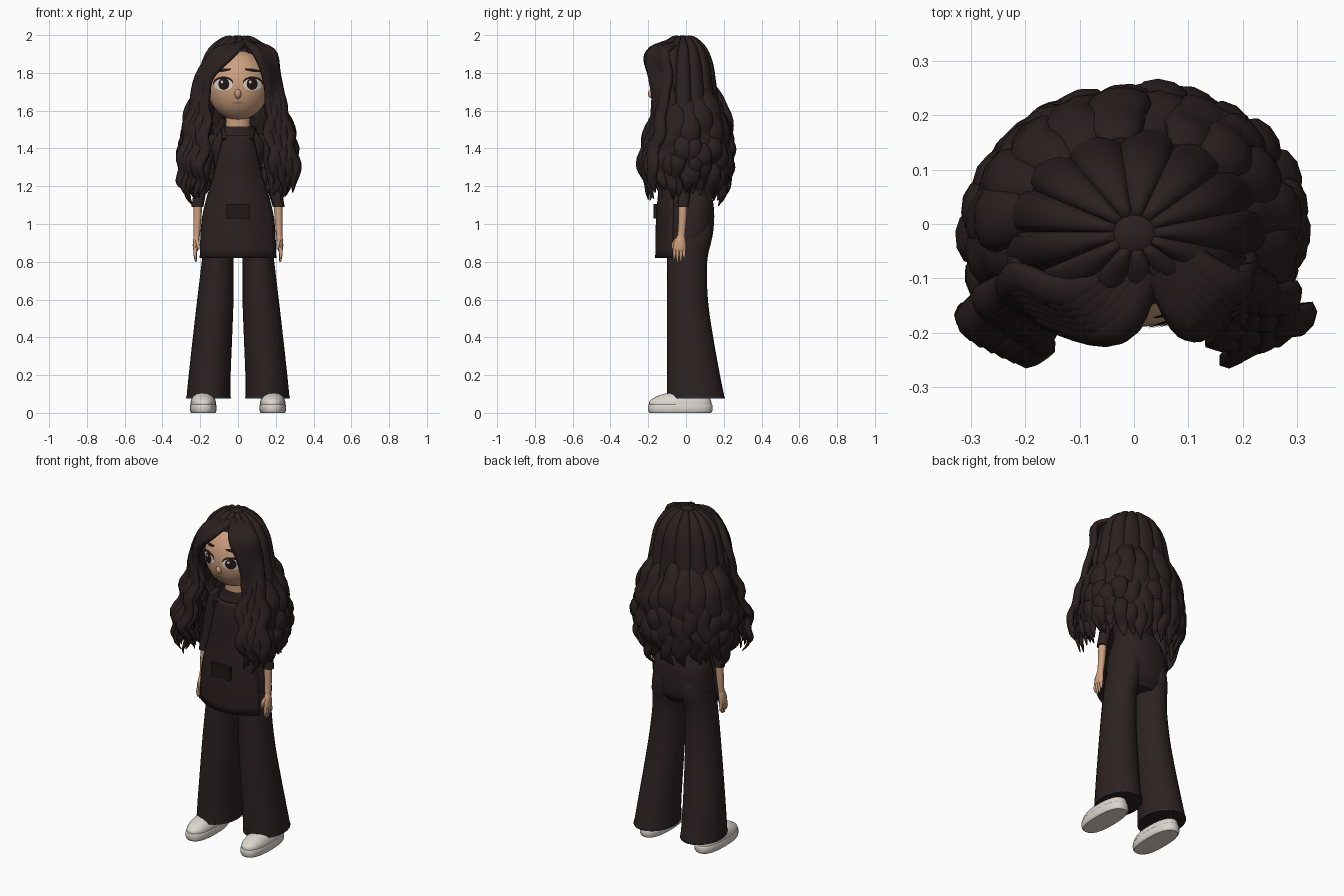
import bpy, bmesh, random
from math import sin, cos, pi, sqrt, radians
from mathutils import Vector

random.seed(4)
if "Cube" in bpy.data.objects:
    bpy.data.objects.remove(bpy.data.objects["Cube"])


def material(name, *rgb):
    m = bpy.data.materials.new(name)
    m.use_nodes = True
    m.diffuse_color = (*rgb, 1)
    bsdf = next(n for n in m.node_tree.nodes if n.type == "BSDF_PRINCIPLED")
    bsdf.inputs["Base Color"].default_value = (*rgb, 1)
    bsdf.inputs["Roughness"].default_value = 0.8
    return m


HAIR = material("dark brown hair", .024, .0145, .014)
CLOTH = material("dark trouser cloth", .026, .016, .0155)
APRON = material("dark apron cloth", .025, .015, .0145)
SHIRT = material("dark shirt", .024, .015, .0145)
SKIN = material("tan skin", .62, .35, .21)
SHOE = material("off white", .72, .67, .62)
HEM = material("navy hem", .02, .035, .08)
WHITE = material("eye white", .72, .66, .6)
DARK = material("near black", .015, .009, .008)
LIP = material("lip", .40, .22, .14)


def finish(name, bm, mat, recalc=True, angle=50):
    if recalc:
        bmesh.ops.recalc_face_normals(bm, faces=bm.faces)
    me = bpy.data.meshes.new(name)
    bm.to_mesh(me)
    bm.free()
    me.materials.append(mat)
    ob = bpy.data.objects.new(name, me)
    bpy.context.collection.objects.link(ob)
    bpy.ops.object.select_all(action="DESELECT")
    ob.select_set(True)
    bpy.context.view_layer.objects.active = ob
    bpy.ops.object.shade_smooth_by_angle(angle=radians(angle))
    return ob


def ball(name, place, size, mat):
    bpy.ops.mesh.primitive_uv_sphere_add(segments=32, ring_count=20, location=place)
    ob = bpy.context.object
    ob.name, ob.scale = name, size
    ob.data.materials.append(mat)
    bpy.ops.object.shade_smooth()


def smooth(points, k=4):
    """Catmull-Rom interpolation through points of any dimension."""
    p = [Vector(q) for q in points]
    p = [p[0] * 2 - p[1]] + p + [p[-1] * 2 - p[-2]]
    out = []
    for a, b, c, d in zip(p, p[1:], p[2:], p[3:]):
        for i in range(k):
            t = i / k
            out.append((b * 2 + (c - a) * t + (a * 2 - b * 5 + c * 4 - d) * t * t
                        + (b * 3 - a - c * 3 + d) * t ** 3) * .5)
    return out + [p[-2]]


def skin_rings(bm, rings):
    """Bridge closed rings of points and cap both ends."""
    rows = [[bm.verts.new(p) for p in r] for r in rings]
    n = len(rows[0])
    for r, s in zip(rows, rows[1:]):
        for i in range(n):
            j = (i + 1) % n
            bm.faces.new((r[i], r[j], s[j], s[i]))
    bm.faces.new(rows[0])
    bm.faces.new(rows[-1])


def loft(name, rings, mat, n=24, k=4, power=1.0):
    """Stack ellipses given as (x, y, z, radius x, radius y)."""
    def bend(v):
        return abs(v) ** power * (1 if v > 0 else -1)
    bm = bmesh.new()
    skin_rings(bm, [[(x + rx * bend(cos(2 * pi * i / n)), y + ry * bend(sin(2 * pi * i / n)), z)
                     for i in range(n)] for x, y, z, rx, ry in smooth(rings, k)])
    return finish(name, bm, mat)


def strands(name, paths, mat=HAIR, flat=.6, wave=.012, n=8):
    """Tapered flattened locks; each path point is (x, y, z, width)."""
    bm = bmesh.new()
    for path in paths:
        phase = random.uniform(0, 6)
        pts = smooth(path, 5)
        mids = []
        for q in pts:
            sway = wave * sin(q.z * 38 + phase) * min(1, max(0, (1.72 - q.z) * 5))
            mids.append(Vector((q.x + sway, q.y + sway * .7, q.z)))
        rings = []
        for i, c in enumerate(mids):
            t = (mids[min(i + 1, len(mids) - 1)] - mids[max(i - 1, 0)]).normalized()
            out = c - Vector((0, 0, min(c.z, 1.7)))
            out = (out - t * out.dot(t)).normalized()
            side = t.cross(out)
            w = max(pts[i][3], .003)
            rings.append([c + side * w * cos(2 * pi * j / n) + out * w * flat * sin(2 * pi * j / n)
                          for j in range(n)])
        skin_rings(bm, rings)
    return finish(name, bm, mat, angle=70)


# Head, nose and neck
HEAD, RAD = Vector((0, -.04, 1.735)), Vector((.165, .15, .185))
ball("head", HEAD, RAD, SKIN)
ball("nose", (0, -.172, 1.69), (.019, .029, .028), SKIN)
loft("neck", [(0, -.01, 1.46, .075, .06), (0, -.015, 1.53, .065, .055), (0, -.02, 1.62, .062, .055)], SKIN)


def face_plate(name, x, z, rx, rz, lift, mat, tilt=0.0):
    """Thin elliptical plate that follows the curve of the face."""
    bm = bmesh.new()

    def at(r, a):
        u, v = r * rx * cos(a), r * rz * sin(a)
        px, pz = x + u * cos(tilt) - v * sin(tilt), z + u * sin(tilt) + v * cos(tilt)
        d = 1 - (px / RAD.x) ** 2 - ((pz - HEAD.z) / RAD.z) ** 2
        return bm.verts.new((px, HEAD.y - RAD.y * sqrt(max(d, 0)) - lift, pz))
    n = 20
    mid = at(0, 0)
    inner, outer = [[at(r, 2 * pi * i / n) for i in range(n)] for r in (.5, 1)]
    for i in range(n):
        j = (i + 1) % n
        bm.faces.new((mid, inner[i], inner[j]))
        bm.faces.new((inner[i], outer[i], outer[j], inner[j]))
    finish(name, bm, mat, recalc=False)


for s, side in ((1, "left"), (-1, "right")):
    face_plate(side + "_lashes", s * .079, 1.748, .053, .033, .002, DARK, -s * .05)
    face_plate(side + "_eye_white", s * .077, 1.738, .05, .032, .004, WHITE)
    face_plate(side + "_iris", s * .075, 1.741, .029, .031, .006, DARK)
    face_plate(side + "_glint", s * .075 - .01, 1.752, .007, .008, .008, WHITE)
    face_plate(side + "_brow", s * .078, 1.814, .043, .008, .003, DARK, -s * .14)
face_plate("mouth", 0, 1.642, .034, .006, .003, LIP)

# Torso, hips and legs
loft("shirt", [(0, .01, 1.08, .145, .11), (0, .0, 1.2, .12, .1), (0, -.01, 1.32, .125, .11),
               (0, 0, 1.42, .15, .1), (0, 0, 1.47, .12, .08), (0, -.01, 1.515, .07, .062)], SHIRT)
loft("hips", [(0, .012, .86, .13, .09), (0, .016, .91, .176, .118), (0, .024, 1.0, .18, .124),
              (0, .03, 1.08, .168, .118), (0, .024, 1.15, .14, .112), (0, .01, 1.2, .12, .1)],
     CLOTH, n=32, power=.88)
for s, side in ((1, "left"), (-1, "right")):
    loft(side + "_trouser_leg",
         [(s * .156, .052, .077, .117, .153), (s * .15, .04, .2, .111, .14),
          (s * .135, .022, .4, .104, .122), (s * .12, .008, .6, .096, .108),
          (s * .108, .006, .8, .084, .106), (s * .096, .02, .92, .084, .116),
          (s * .088, .03, 1.0, .07, .106), (s * .08, .03, 1.07, .04, .07)], CLOTH)
    loft(side + "_hem", [(s * .156, .052, .079, .1185, .1545), (s * .156, .052, .084, .118, .154)],
         HEM, k=1)
    # Shoes with a wider sole
    loft(side + "_sole", [(s * .184, -.03, 0, .064, .163), (s * .184, -.03, .012, .07, .17),
                          (s * .184, -.03, .04, .07, .17), (s * .184, -.03, .045, .066, .165)],
         SHOE, k=2, power=.8)
    loft(side + "_shoe", [(s * .184, -.03, .04, .068, .167), (s * .184, -.03, .062, .066, .163),
                          (s * .184, -.02, .085, .056, .14), (s * .184, -.01, .102, .036, .1),
                          (s * .184, -.01, .108, .01, .03)], SHOE, power=.85)
    # Sleeves, forearms and hands
    loft(side + "_sleeve", [(s * .11, .005, 1.475, .03, .04), (s * .145, .005, 1.44, .04, .045),
                            (s * .175, 0, 1.32, .038, .042), (s * .2, -.008, 1.18, .033, .034),
                            (s * .215, -.015, 1.09, .032, .03)], SHIRT, n=16)
    loft(side + "_forearm", [(s * .212, -.015, 1.12, .024, .024), (s * .216, -.02, 1.0, .02, .021),
                             (s * .219, -.026, .93, .016, .02)], SKIN, n=12)
    loft(side + "_palm", [(s * .219, -.026, .94, .015, .019), (s * .222, -.032, .905, .017, .031),
                          (s * .224, -.034, .87, .015, .034), (s * .224, -.034, .855, .01, .03)],
         SKIN, n=12)
    digits = [[(s * .224, y, .875, .009), (s * .227, y * 1.05, .84, .009),
               (s * .223, y * 1.05, tip, .005)]
              for y, tip in ((-.059, .815), (-.043, .8), (-.026, .803), (-.01, .82))]
    digits.append([(s * .218, -.05, .92, .009), (s * .212, -.066, .895, .01), (s * .21, -.07, .865, .005)])
    strands(side + "_fingers", digits, SKIN, flat=1, wave=0)

# Apron: curved sheet with bib, straps and pocket
bm = bmesh.new()
rows = []
for w, yf, depth, z in smooth([(.203, -.163, .085, .82), (.195, -.16, .085, 1.0), (.172, -.152, .08, 1.12),
                               (.132, -.14, .06, 1.25), (.105, -.138, .05, 1.36), (.08, -.12, .03, 1.47)]):
    rows.append([bm.verts.new((w * i / 8, yf + depth * (i / 8) ** 2, z)) for i in range(-8, 9)])
for r, q in zip(rows, rows[1:]):
    for i in range(16):
        bm.faces.new((r[i], r[i + 1], q[i + 1], q[i]))
apron = finish("apron", bm, APRON, recalc=False)
apron.modifiers.new("thickness", "SOLIDIFY").thickness = .012
bpy.ops.mesh.primitive_cube_add(size=1, location=(.002, -.163, 1.068))
pocket = bpy.context.object
pocket.name, pocket.scale = "apron_pocket", (.125, .02, .078)
pocket.data.materials.append(DARK)
bevel = pocket.modifiers.new("soft edge", "BEVEL")
bevel.width, bevel.segments = .004, 2
strands("apron_straps", [[(s * .07, -.105, 1.45, .014), (s * .08, -.06, 1.5, .014), (s * .085, 0, 1.505, .014),
                          (s * .08, .07, 1.48, .014), (s * .05, .11, 1.36, .014)] for s in (1, -1)],
        APRON, flat=.5, wave=0)

# Hair cap: lobed shell from the crown, cut short above the face
profile = smooth([(.03, 1.985), (.055, 1.997), (.1, 1.978), (.155, 1.93), (.193, 1.852),
                  (.213, 1.75), (.23, 1.65), (.245, 1.55), (.25, 1.42), (.235, 1.3)], 6)
bm = bmesh.new()
lobes, cols, steps = 13, 13 * 10, 30
grid = []
for c in range(cols):
    a = 2 * pi * c / cols
    cover = min(1, max(0, (sin(a) + .8) / .4))
    end = (len(profile) - 1) * (.36 + .64 * cover)
    lobe = sqrt(abs(sin(a * lobes / 2 + pi / 2)))
    column = []
    for i in range(steps + 1):
        f = end * i / steps
        lo = min(int(f), len(profile) - 2)
        r, z = profile[lo].lerp(profile[lo + 1], f - lo)
        r *= .94 + .09 * lobe
        z -= .012 * (1 - lobe) * min(1, i / 4)
        column.append(bm.verts.new((r * cos(a), -.015 + r * sin(a) * .8, z)))
    grid.append(column)
for c in range(cols):
    p, q = grid[c], grid[(c + 1) % cols]
    for i in range(steps):
        bm.faces.new((p[i], q[i], q[i + 1], p[i + 1]))
bm.faces.new([col[0] for col in grid])
finish("hair_cap", bm, HAIR, angle=80)
ball("hair_crown", (0, -.018, 1.98), (.043, .04, .018), HAIR)


# Layered wavy locks round the back and sides
def layer(name, count, start, stop, rows, wave):
    paths = []
    for i in range(count):
        a = radians(start + (stop - start) * i / (count - 1))
        drop, turn = random.uniform(-.035, .035), random.uniform(-.1, .1)
        paths.append([((r + random.uniform(-.008, .008)) * cos(a + turn * j / 4),
                       -.015 + r * .86 * sin(a + turn * j / 4), z + drop, w)
                      for j, (r, z, w) in enumerate(rows)])
    strands(name, paths, wave=wave, n=10)


layer("upper_back_locks", 12, -10, 190, [(.185, 1.69, .03), (.226, 1.61, .055), (.262, 1.51, .062),
                                         (.262, 1.4, .055), (.235, 1.29, .006)], .008)
layer("middle_back_locks", 16, -18, 198, [(.22, 1.58, .025), (.262, 1.48, .046), (.285, 1.38, .05),
                                          (.27, 1.28, .042), (.24, 1.19, .005)], .012)
layer("lower_back_locks", 20, -20, 200, [(.235, 1.48, .02), (.268, 1.37, .04), (.283, 1.29, .042),
                                         (.262, 1.2, .032), (.24, 1.13, .004)], .012)

# Parted fringe sweeping into long wavy front locks, with a shorter row behind
for s, side in ((1, "left"), (-1, "right")):
    paths = []
    for d, count in ((0, 6), (.06, 4)):
        for k in range(count):
            u = k / 5
            tip = 1.14 + random.uniform(-.03, .05)
            paths.append([(.035, -.09 + .08 * u, 1.968, .02),
                          (.035 + s * (.07 + .07 * u), -.19 + s * .005 + .07 * u, 1.905 + .01 * u, .034),
                          (s * (.155 + .05 * u), -.172 + .07 * u + d * .3, 1.78, .036),
                          (s * (.172 + .065 * u), -.155 + .03 * u + d, 1.63, .033),
                          (s * (.172 + .1 * u), -.195 + .05 * u + d, 1.48, .037),
                          (s * (.195 + .1 * u), -.23 + .05 * u + d, 1.34, .036),
                          (s * (.2 + .11 * u), -.215 + .04 * u + d, 1.24, .028),
                          (s * (.2 + .08 * u), -.198 + .03 * u + d, tip, .004)])
    strands(side + "_front_locks", paths, wave=.012)
